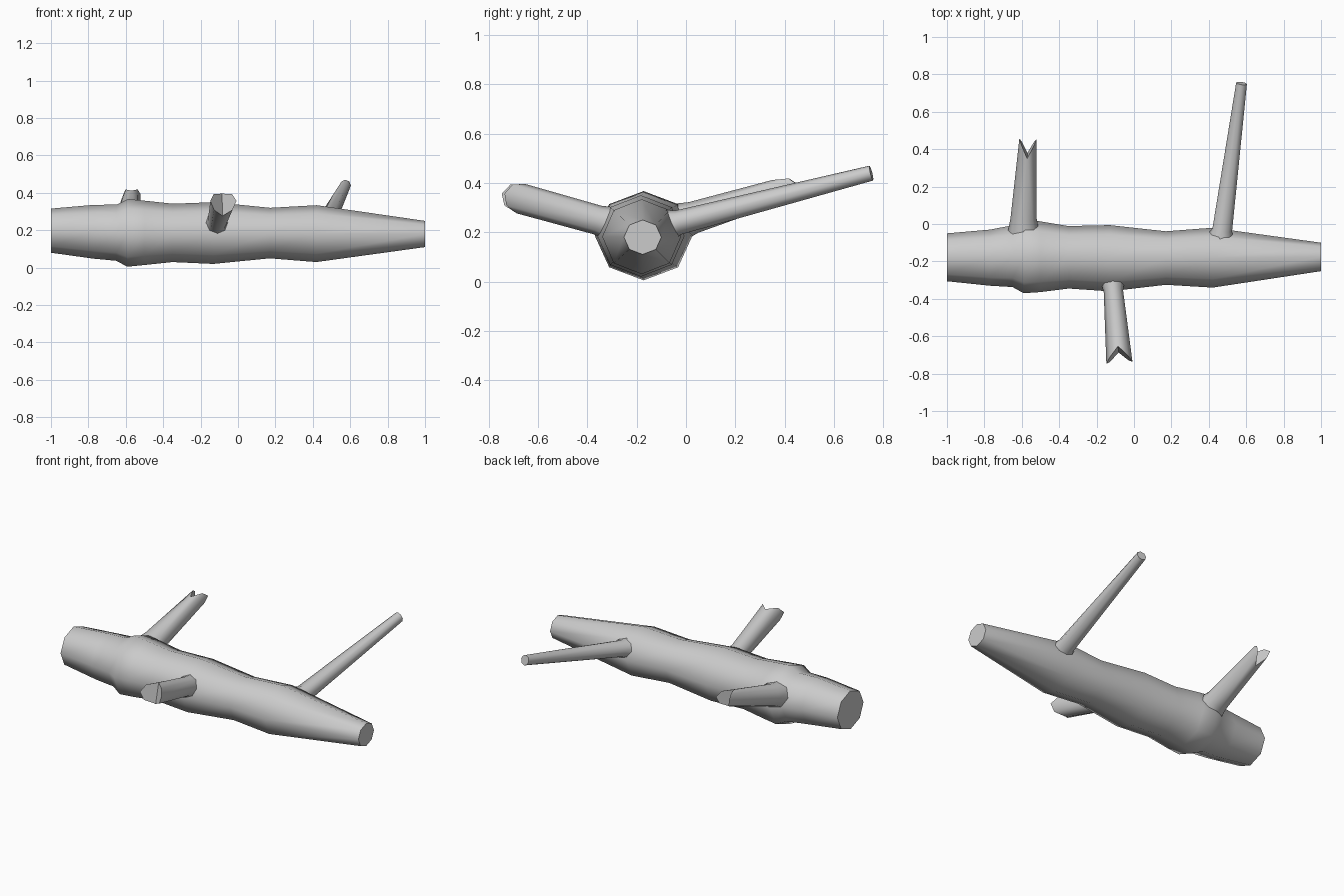
import bpy, bmesh, math
from mathutils import Vector

if "Cube" in bpy.data.objects:
    bpy.data.objects.remove(bpy.data.objects["Cube"])


def loft(name, rings, notch=0.0, sides=8):
    """Tube through rings of (centre, half width, half height); the last end may be split by a V notch."""
    bm = bmesh.new()
    loops = []
    axis = (Vector(rings[-1][0]) - Vector(rings[0][0])).normalized()
    u = axis.cross(Vector((0, 0, 1))).normalized()
    v = u.cross(axis)
    for k, (c, w, h) in enumerate(rings):
        loop = []
        for i in range(sides):
            a = 2 * math.pi * i / sides
            p = Vector(c) + u * (w * math.cos(a)) + v * (h * math.sin(a))
            if k == len(rings) - 1:
                p -= axis * (notch * (1 - abs(math.cos(a))))
            loop.append(bm.verts.new(p))
        loops.append(loop)
    for a, b in zip(loops, loops[1:]):
        for i in range(sides):
            j = (i + 1) % sides
            bm.faces.new((a[i], a[j], b[j], b[i]))
    # End caps as strips, so a notch folds cleanly across the end
    for loop in (loops[0], loops[-1]):
        for i in range(sides // 2):
            quad = [loop[i], loop[i + 1], loop[-(i + 1)], loop[-i % sides]]
            bm.faces.new(list(dict.fromkeys(quad)))
    bmesh.ops.recalc_face_normals(bm, faces=bm.faces)
    mesh = bpy.data.meshes.new(name)
    bm.to_mesh(mesh)
    bm.free()
    ob = bpy.data.objects.new(name, mesh)
    bpy.context.collection.objects.link(ob)
    bpy.ops.object.select_all(action='DESELECT')
    ob.select_set(True)
    bpy.context.view_layer.objects.active = ob
    bpy.ops.object.shade_smooth_by_angle(angle=math.radians(60))
    return ob


# Fallen trunk: x, y centre, half width, z centre, half height
trunk = [
    (-1.00, -.178, .128, .198, .118),
    (-0.77, -.180, .150, .192, .144),
    (-0.65, -.172, .165, .187, .150),
    (-0.59, -.172, .198, .186, .181),
    (-0.50, -.175, .189, .186, .172),
    (-0.35, -.178, .167, .186, .156),
    (-0.13, -.183, .177, .185, .165),
    (0.17, -.182, .143, .185, .135),
    (0.42, -.180, .160, .182, .152),
    (1.00, -.176, .076, .180, .070),
]
loft("trunk", [((x, y, z), w, h) for x, y, w, z, h in trunk])

# Broken branch at the back
loft("back_branch", [((-.59, -.12, .21), .10, .10),
                     ((-.59, .03, .26), .07, .065),
                     ((-.567, .455, .393), .046, .05)], notch=.095)

# Long thin branch at the back
loft("long_branch", [((.44, -.14, .215), .10, .08),
                     ((.472, -.03, .24), .053, .05),
                     ((.575, .752, .44), .029, .031)])

# Broken branch at the front
loft("front_branch", [((-.12, -.23, .21), .08, .085),
                      ((-.11, -.36, .25), .052, .06),
                      ((-.078, -.742, .357), .07, .062)], notch=.075)
